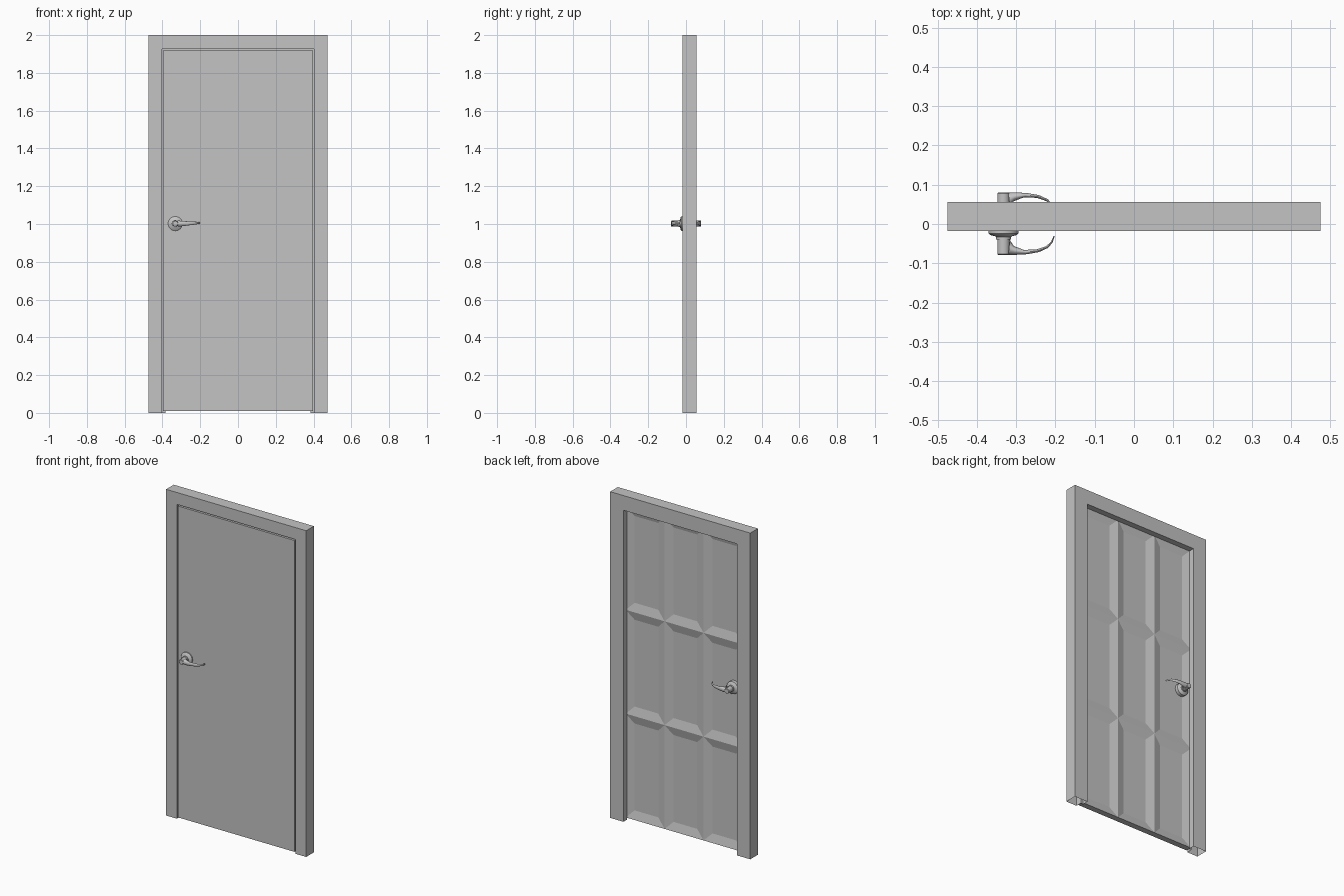
import bpy, bmesh, math
from mathutils import Vector

cube = bpy.data.objects.get("Cube")
if cube:
    bpy.data.objects.remove(cube, do_unlink=True)

grey = bpy.data.materials.new("light_grey")
grey.use_nodes = True
grey.diffuse_color = (0.55, 0.55, 0.55, 1)
grey.node_tree.nodes["Principled BSDF"].inputs["Base Color"].default_value = grey.diffuse_color


def finish(bm, name, smooth=False):
    bmesh.ops.remove_doubles(bm, verts=bm.verts, dist=0.0001)
    bmesh.ops.recalc_face_normals(bm, faces=bm.faces)
    mesh = bpy.data.meshes.new(name)
    bm.to_mesh(mesh)
    bm.free()
    obj = bpy.data.objects.new(name, mesh)
    bpy.context.collection.objects.link(obj)
    mesh.materials.append(grey)
    if smooth:
        bpy.ops.object.select_all(action='DESELECT')
        obj.select_set(True)
        bpy.context.view_layer.objects.active = obj
        bpy.ops.object.shade_smooth_by_angle(angle=math.radians(40))
    return obj


def bridge(bm, rings):
    """Skin consecutive closed rings with quads."""
    loops = [[bm.verts.new(p) for p in ring] for ring in rings]
    for a, b in zip(loops, loops[1:]):
        for i in range(len(a)):
            j = (i + 1) % len(a)
            bm.faces.new((a[i], a[j], b[j], b[i]))
    return loops


FRONT, STOP, BACK = -0.018, 0.02, 0.056
HALF, TOP = 0.475, 2.0

# Door frame: rebated section swept up, across and down with mitred corners
section = [(0, FRONT), (0.073, FRONT), (0.073, STOP), (0.09, STOP), (0.09, BACK), (0, BACK)]
bm = bmesh.new()
bridge(bm, [[(side * (HALF - i), y, z and z - i) for i, y in section]
            for side, z in ((-1, 0), (-1, TOP), (1, TOP), (1, 0))])
finish(bm, "door_frame")

# Door leaf: flat front, back divided into sunken panels with sloped borders
W, Z0, Z1 = 0.396, 0.01, 1.919
SLOPE, DEPTH, N = 0.052, 0.014, 3


def rect(x0, x1, z0, z1, y):
    return [Vector((x, y, z)) for x, z in ((x0, z0), (x1, z0), (x1, z1), (x0, z1))]


bm = bmesh.new()
shell = bridge(bm, [rect(-W, W, Z0, Z1, FRONT), rect(-W, W, Z0, Z1, STOP - 0.001)])
bm.faces.new(shell[0])
cw, ch = 2 * W / N, (Z1 - Z0) / N
for col in range(N):
    for row in range(N):
        x, z = -W + col * cw, Z0 + row * ch
        cell = bridge(bm, [rect(x, x + cw, z, z + ch, STOP - 0.001),
                           rect(x + SLOPE, x + cw - SLOPE, z + SLOPE, z + ch - SLOPE,
                                STOP - DEPTH)])
        bm.faces.new(cell[1])
finish(bm, "door_leaf")

# Lever handles: one on each face of the door
HX, HZ, SEG = -0.332, 1.002, 32
rose = [(0.038, 0.004), (0.038, 0.024), (0.034, 0.028), (0.022, 0.031),
        (0.019, 0.033), (0.019, 0.04), (0.016, 0.04), (0.016, 0.044)]
# outer x, outer depth, inner x, inner depth, bottom z, top z
lever = [(-0.320, 0.0785, -0.316, 0.041, -0.016, 0.016),
         (-0.302, 0.0785, -0.306, 0.056, -0.015, 0.015),
         (-0.272, 0.0768, -0.280, 0.066, -0.011, 0.013),
         (-0.242, 0.0715, -0.247, 0.0645, -0.007, 0.011),
         (-0.219, 0.0610, -0.224, 0.0565, -0.004, 0.010),
         (-0.207, 0.0470, -0.211, 0.0450, -0.002, 0.009),
         (-0.202, 0.0310, -0.205, 0.0310, -0.001, 0.008)]


def circle(radius, y):
    steps = [2 * math.pi * k / SEG for k in range(SEG)]
    return [(HX + radius * math.cos(a), y, HZ + radius * math.sin(a)) for a in steps]


def lever_ring(ox, od, ix, inner, bottom, top, depth):
    ring = []
    for k in range(SEG // 2):
        a = 4 * math.pi * k / SEG
        t = 0.5 + 0.5 * math.cos(a)
        z = (top + bottom) / 2 + (top - bottom) / 2 * math.sin(a)
        ring.append((ix + (ox - ix) * t, depth(inner + (od - inner) * t), HZ + z))
    return ring


for label, depth in (("front", lambda d: -d), ("back", lambda d: d + 0.002)):
    bm = bmesh.new()
    loops = bridge(bm, [circle(r, depth(d)) for r, d in rose])
    bm.faces.new(loops[0])
    bm.faces.new(loops[-1])
    finish(bm, label + "_rose", True)

    bm = bmesh.new()
    hub = bridge(bm, [circle(r, depth(d)) for r, d in
                      ((0.016, 0.040), (0.016, 0.076), (0.0135, 0.0785))])
    bm.faces.new(hub[0])
    bm.faces.new(hub[-1])
    finish(bm, label + "_hub", True)

    bm = bmesh.new()
    arm = bridge(bm, [lever_ring(*s, depth) for s in lever])
    bm.faces.new(arm[0])
    bm.faces.new(arm[-1])
    finish(bm, label + "_lever", True)
